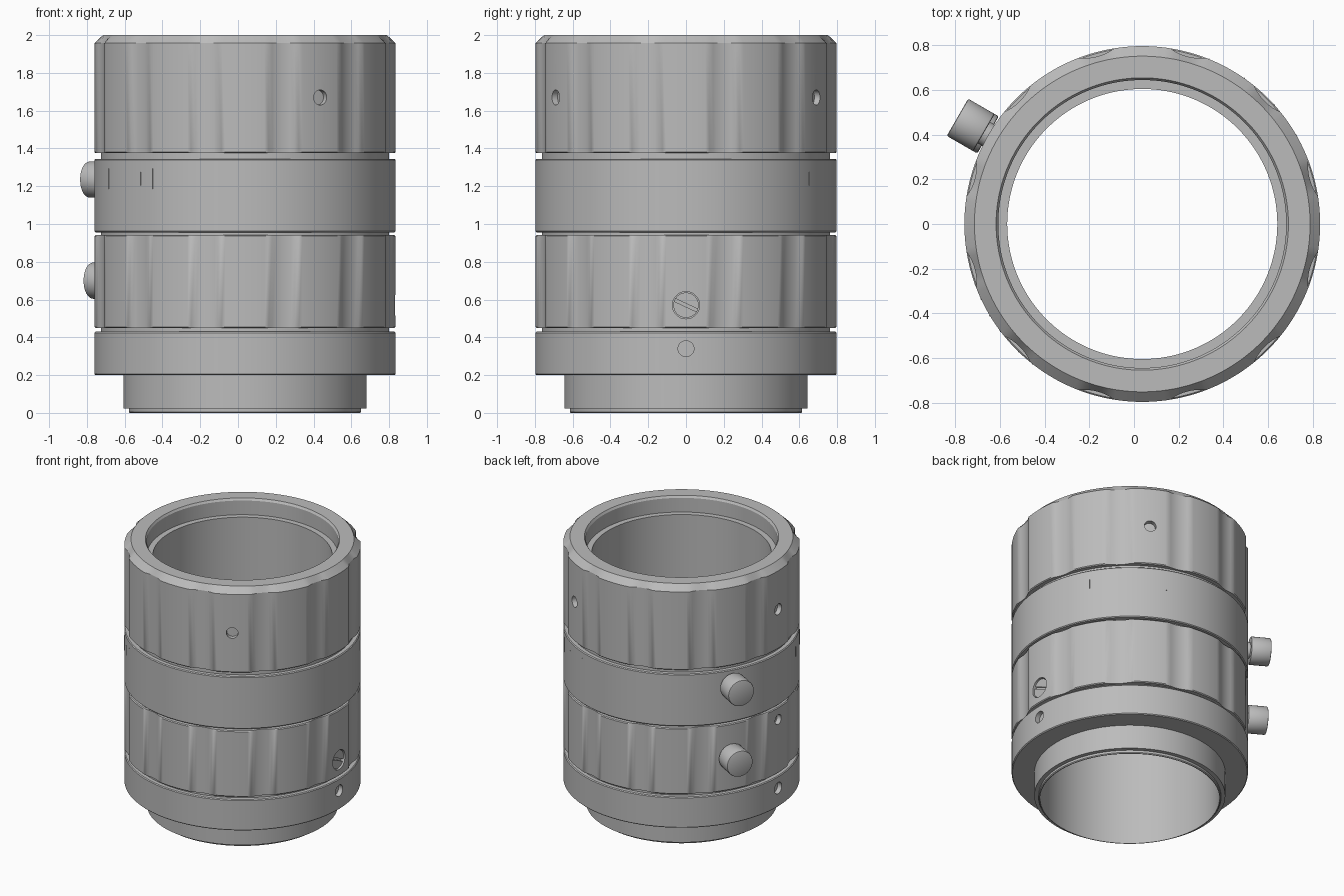
import bpy, bmesh
from math import sin, cos, sqrt, radians, pi
from mathutils import Matrix

cube = bpy.data.objects.get("Cube")
if cube:
    bpy.data.objects.remove(cube, do_unlink=True)

CX = 0.037       # barrel axis offset, the knobs balance it
R = 0.797        # outer radius of all the rings
SEGS = 240

grey = bpy.data.materials.new("satin grey")
grey.use_nodes = True
GREY = (0.5, 0.5, 0.5, 1)
grey.diffuse_color = GREY
grey.node_tree.nodes["Principled BSDF"].inputs["Base Color"].default_value = GREY


def finish(name, bm):
    bmesh.ops.recalc_face_normals(bm, faces=bm.faces)
    mesh = bpy.data.meshes.new(name)
    bm.to_mesh(mesh)
    bm.free()
    mesh.materials.append(grey)
    obj = bpy.data.objects.new(name, mesh)
    bpy.context.collection.objects.link(obj)
    return obj


def flute_radius(a):
    """Distance from the axis to the nearest grip flute (12 of them)."""
    t = (a % radians(30)) - radians(15)
    d, q = 1.007, 0.23
    k = q * q - (d * sin(t)) ** 2
    return d * cos(t) - sqrt(k) if k > 0 else 9


def lathe(name, profile, fluted=False):
    """Closed (radius, height) loop turned about the barrel axis."""
    bm = bmesh.new()
    rows = []
    for i in range(SEGS):
        a = 2 * pi * i / SEGS
        limit = flute_radius(a) if fluted else 9
        rows.append([bm.verts.new((CX + min(r, limit) * cos(a), min(r, limit) * sin(a), z))
                     for r, z in profile])
    n = len(profile)
    for i in range(SEGS):
        p, q = rows[i], rows[(i + 1) % SEGS]
        for j in range(n):
            k = (j + 1) % n
            bm.faces.new((p[j], q[j], q[k], p[k]))
    return finish(name, bm)


def radial(az, dist, z):
    """Frame whose x axis points outwards from the barrel."""
    return (Matrix.Translation((CX, 0, z)) @ Matrix.Rotation(radians(az), 4, 'Z')
            @ Matrix.Translation((dist, 0, 0)))


def rod(name, az, z, r, d0, d1, segs=32):
    bm = bmesh.new()
    m = radial(az, (d0 + d1) / 2, z) @ Matrix.Rotation(pi / 2, 4, 'Y')
    bmesh.ops.create_cone(bm, cap_ends=True, segments=segs, radius1=r, radius2=r,
                          depth=d1 - d0, matrix=m)
    return finish(name, bm)


def box(name, az, dist, z, size, tilt=0):
    bm = bmesh.new()
    m = radial(az, dist, z) @ Matrix.Rotation(radians(tilt), 4, 'X') @ Matrix.Diagonal((*size, 1))
    bmesh.ops.create_cube(bm, size=1, matrix=m)
    return finish(name, bm)


def apply(obj, mod):
    bpy.context.view_layer.objects.active = obj
    bpy.ops.object.modifier_apply(modifier=mod.name)


def cut(obj, cutter):
    mod = obj.modifiers.new("cut", 'BOOLEAN')
    mod.operation, mod.solver, mod.object = 'DIFFERENCE', 'EXACT', cutter
    apply(obj, mod)
    bpy.data.objects.remove(cutter, do_unlink=True)


def drill(obj, az, z, r):
    cut(obj, rod("hole_cutter", az, z, r, 0.757, 0.85))


def band(name, z0, z1, fluted=False, c=0.006):
    """Plain ring with tiny chamfers, seated on the core."""
    return lathe(name, [(0.755, z0), (R - c, z0), (R, z0 + c), (R, z1 - c),
                        (R - c, z1), (0.755, z1)], fluted)


# Core tube with the stepped rear mount
core = lathe("core_barrel", [(0.605, 0), (0.605, 1.88), (0.763, 1.88), (0.763, 0.22),
                             (0.644, 0.22), (0.644, 0.022), (0.615, 0.022),
                             (0.615, 0.006), (0.61, 0)])

# Outer rings, rear to front
rear_ring = lathe("rear_ring", [(0.63, 0.2), (R - 0.006, 0.2), (R, 0.206), (R, 0.424),
                                (R - 0.006, 0.43), (0.63, 0.43)])
aperture_ring = band("aperture_ring", 0.45, 0.942, True)
scale_ring = band("scale_ring", 0.956, 1.345)
front_ring = lathe("front_ring", [(0.645, 1.87), (0.645, 1.985), (0.655, 2), (0.752, 2),
                                  (R, 1.957), (R, 1.381), (R - 0.006, 1.375),
                                  (0.755, 1.375), (0.755, 1.87)], True)

# Set screw holes
for az in (-60, 60, 180):
    drill(front_ring, az, 1.67, 0.04)
for az in (0, 180):
    drill(rear_ring, az, 0.34, 0.042)
drill(aperture_ring, 180, 0.85, 0.036)

# Slotted stop screw
drill(aperture_ring, 0, 0.57, 0.072)
screw = rod("stop_screw", 0, 0.57, 0.067, 0.75, 0.785)
cut(screw, box("slot_cutter", 0, 0.785, 0.57, (0.03, 0.2, 0.016), -25))

# Two locking thumb screws
knobs = []
for label, z, end in (("upper", 1.235, 0.956), ("lower", 0.70, 0.935)):
    knob = rod(label + "_lock_knob", 150, z, 0.096, end - 0.137, end, 48)
    bevel = knob.modifiers.new("bevel", 'BEVEL')
    bevel.width, bevel.segments, bevel.limit_method = 0.008, 2, 'ANGLE'
    apply(knob, bevel)
    knobs += [knob, rod(label + "_lock_stem", 150, z, 0.055, 0.75, end - 0.13)]

# Fine index ticks on the scale ring
for i, az in enumerate((200, 205, 211, 217, 226, 232, 30, 42, 55, 68)):
    box("index_tick", az, R - 0.001, 1.24, (0.006, 0.006, 0.11 if i % 2 else 0.07))

# Smooth the turned parts, keep the machined edges crisp
bpy.ops.object.select_all(action='DESELECT')
for obj in [core, rear_ring, aperture_ring, scale_ring, front_ring, screw] + knobs:
    obj.select_set(True)
bpy.context.view_layer.objects.active = core
bpy.ops.object.shade_smooth_by_angle(angle=radians(28))
bpy.ops.object.select_all(action='DESELECT')
